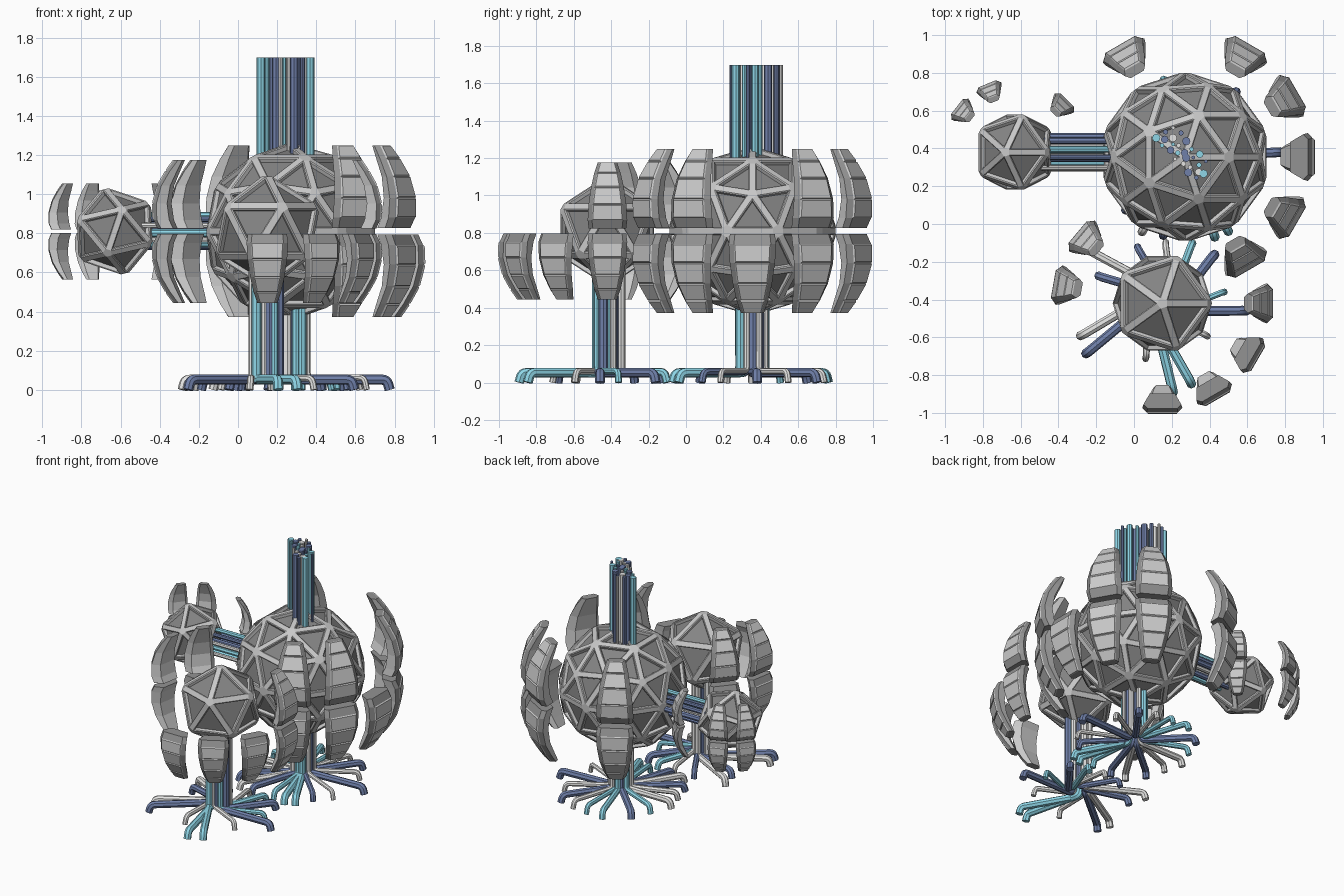
import bpy, bmesh, math, random
from mathutils import Vector, Matrix

if "Cube" in bpy.data.objects:
    bpy.data.objects.remove(bpy.data.objects["Cube"])

random.seed(4)


def mat(name, rgb):
    m = bpy.data.materials.new(name)
    m.diffuse_color = (*rgb, 1)
    m.use_nodes = True
    m.node_tree.nodes["Principled BSDF"].inputs["Base Color"].default_value = m.diffuse_color
    return m


STRUT = mat("strut grey", (0.58, 0.58, 0.58))
PANEL = mat("dark panel grey", (0.23, 0.23, 0.23))
PLATE = mat("plate light grey", (0.60, 0.60, 0.60))
RIM = mat("plate rim grey", (0.29, 0.29, 0.29))
TUBE = {"C": mat("tube cyan", (0.30, 0.74, 0.88)),
        "B": mat("tube slate blue", (0.16, 0.215, 0.40)),
        "W": mat("tube pale grey", (0.78, 0.78, 0.77))}


def finish(bm, name, mats):
    me = bpy.data.meshes.new(name)
    bm.to_mesh(me)
    bm.free()
    for m in mats:
        me.materials.append(m)
    ob = bpy.data.objects.new(name, me)
    bpy.context.collection.objects.link(ob)
    return ob


# Strutted sphere: bevelled edges become struts, triangles become sunken panels
def dome(name, center, radius, subdiv, width, tilt=0.0):
    bm = bmesh.new()
    bmesh.ops.create_icosphere(bm, subdivisions=subdiv, radius=radius)
    bmesh.ops.bevel(bm, geom=bm.edges[:], offset=width * 0.55, offset_type='OFFSET',
                    segments=1, affect='EDGES', profile=0.5)
    tris = [f for f in bm.faces if len(f.verts) == 3]
    bmesh.ops.inset_individual(bm, faces=tris, thickness=width * 0.4, depth=-0.004)
    bmesh.ops.inset_individual(bm, faces=tris, thickness=0.005, depth=-0.02)
    for f in tris:
        f.material_index = 1
    bm.transform(Matrix.Translation(center) @ Matrix.Rotation(tilt, 4, 'Y'))
    return finish(bm, name, [STRUT, PANEL])


# Curved armour plate rows: height above the equator, outer radius, half width, thickness
ROWS = [(0.017, 0.652, 0.120, 0.095), (0.07, 0.676, 0.127, 0.095), (0.17, 0.680, 0.121, 0.085),
        (0.28, 0.652, 0.105, 0.075), (0.37, 0.602, 0.085, 0.065), (0.438, 0.555, 0.062, 0.05)]


def plate(name, center, angle, side, scale, push):
    bm = bmesh.new()
    rings = []
    for z, r, w, t in ROWS:
        section = [(-w, r - 0.026), (-w * 0.78, r), (w * 0.78, r),
                   (w, r - 0.026), (w * 0.66, r - t), (-w * 0.66, r - t)]
        rings.append([bm.verts.new((q * scale + push, p * scale, side * z * scale))
                      for p, q in section])
    front = []
    for i in range(len(rings) - 1):
        for j in range(6):
            k = (j + 1) % 6
            f = bm.faces.new((rings[i][j], rings[i][k], rings[i + 1][k], rings[i + 1][j]))
            # dark border around the outer face, light everywhere else
            f.material_index = 1 if j in (0, 2) or (j == 1 and i == 0) else 0
            if j == 1 and i > 0:
                front.append(f)
    for ring in (rings[0], rings[-1]):
        bm.faces.new(ring).material_index = 1
    bmesh.ops.recalc_face_normals(bm, faces=bm.faces[:])
    # raised light panels on the outer face
    bmesh.ops.inset_individual(bm, faces=front, thickness=0.008 * scale, depth=0.008 * scale)
    bm.transform(Matrix.Translation(center) @ Matrix.Rotation(math.radians(angle), 4, 'Z'))
    return finish(bm, name, [PLATE, RIM])


MAIN = Vector((0.27, 0.355, 0.81))
FRONT = Vector((0.15, -0.42, 0.81))
SIDE = Vector((-0.63, 0.38, 0.81))

dome("main_sphere", MAIN, 0.455, 2, 0.030)
dome("front_sphere", FRONT, 0.302, 1, 0.034)
dome("side_sphere", SIDE, 0.240, 1, 0.028, math.radians(-13))

# part, centre, scale, outward push, upper angles, lower angles
for part, c, s, push, up, low in [
    ("main", MAIN, 1.0, 0.0, (-60, -30, 30, 60, 120), (-60, -30, 0, 30, 60, 120)),
    ("front", FRONT, 0.835, 0.012, (0, 140, 170), (0, -30, -60, -90, 140, 170)),
    ("side", SIDE, 0.56, 0.006, (45, 112, 142), (45, 112, 142)),
]:
    for a in up:
        plate(f"{part}_upper_plate", c, a, 1, s, push)
    for a in low:
        plate(f"{part}_lower_plate", c, a, -1, s, push)


# Tubes: polylines with rounded corners, one object per bundle and colour
def rounded(pts, d):
    out = [pts[0]]
    for a, b, c in zip(pts, pts[1:], pts[2:]):
        p = b + (a - b).normalized() * d
        q = b + (c - b).normalized() * d
        for i in range(5):
            t = i / 4
            out.append(p * (1 - t) ** 2 + b * 2 * t * (1 - t) + q * t * t)
    return out + [pts[-1]]


def bundle(name, tubes):
    for key, label in (("C", "cyan"), ("B", "blue"), ("W", "pale")):
        cu = bpy.data.curves.new(f"{name}_{label}", 'CURVE')
        cu.dimensions = '3D'
        cu.bevel_depth = 1.0
        cu.bevel_resolution = 2
        cu.use_fill_caps = True
        cu.materials.append(TUBE[key])
        for pts, r, col in tubes:
            if col != key:
                continue
            sp = cu.splines.new('POLY')
            sp.points.add(len(pts) - 1)
            for p, co in zip(sp.points, pts):
                p.co = (*co, 1)
                p.radius = r
        ob = bpy.data.objects.new(cu.name, cu)
        bpy.context.collection.objects.link(ob)
        bpy.ops.object.select_all(action='DESELECT')
        ob.select_set(True)
        bpy.context.view_layer.objects.active = ob
        bpy.ops.object.convert(target='MESH')
        bpy.ops.object.shade_smooth_by_angle(angle=math.radians(40))


# Root tubes: down from the sphere, out along the floor, ends turned down
def roots(name, cx, cy, top, twist, spec):
    tubes = []
    c = Vector((cx, cy, 0))
    for i, (ang, reach, col, r) in enumerate(spec):
        d = Vector((math.cos(math.radians(ang)), math.sin(math.radians(ang)), 0))
        s = Matrix.Rotation(math.radians(twist), 3, 'Z') @ d
        start = c + s * (0.072 if i % 2 else 0.05)
        end = c + d * (reach - r + 0.008)
        h = Vector((0, 0, 0.078 - r))
        tubes.append((rounded([start + Vector((0, 0, top)), start + h, end + h,
                               end + d * 0.014], 0.026), r, col))
    bundle(name, tubes)


roots("main_root", 0.29, 0.355, 0.5, 0, [
    (3, .49, "B", .026), (-25, .40, "W", .016), (-45, .38, "B", .020), (-62, .45, "C", .026),
    (-72, .45, "C", .026), (-85, .40, "C", .020), (-108, .44, "B", .024), (-122, .47, "W", .024),
    (-140, .44, "B", .024), (-160, .40, "W", .020), (180, .42, "W", .024), (157, .38, "C", .020),
    (135, .42, "B", .026), (108, .43, "C", .022), (90, .40, "C", .018), (72, .40, "W", .018),
    (54, .43, "B", .025), (30, .38, "W", .018)])
roots("front_root", 0.14, -0.42, 0.65, -60, [
    (-5, .46, "B", .026), (10, .34, "C", .018), (-35, .30, "W", .018), (-69, .46, "C", .026),
    (-82, .48, "C", .026), (-105, .30, "W", .018), (214, .48, "B", .026), (202, .46, "W", .025),
    (156, .36, "B", .024), (143, .46, "W", .024), (112, .32, "B", .020), (85, .32, "W", .018),
    (62, .36, "C", .022), (42, .39, "B", .026)])

# Chimney tubes rising from the main sphere along a diagonal band
COLS = "CBWBCWB"
SIZES = (0.022, 0.014, 0.010, 0.020, 0.012)
stack = []
for i in range(26):
    t = -1 + 2 * i / 25
    n = (-0.05, 0.012, 0.05, -0.02)[i % 4] + random.uniform(-0.012, 0.012)
    x, y = 0.262 + 0.105 * t + n * 0.7, 0.38 - 0.115 * t + n * 0.7
    stack.append(([Vector((x, y, 1.0)), Vector((x, y, 1.698))], SIZES[i % 5], COLS[i % 7]))
bundle("top_tube", stack)

# Horizontal tubes joining the side sphere to the main sphere
link = []
for i in range(14):
    a = i * 2.399
    rad = 0.095 * math.sqrt((i + 0.5) / 14)
    y, z = 0.37 + rad * math.cos(a), 0.81 + rad * math.sin(a)
    link.append(([Vector((-0.60, y, z)), Vector((0.0, y, z))],
                 (0.014, 0.020, 0.017)[i % 3], COLS[i % 7]))
bundle("side_link_tube", link)
